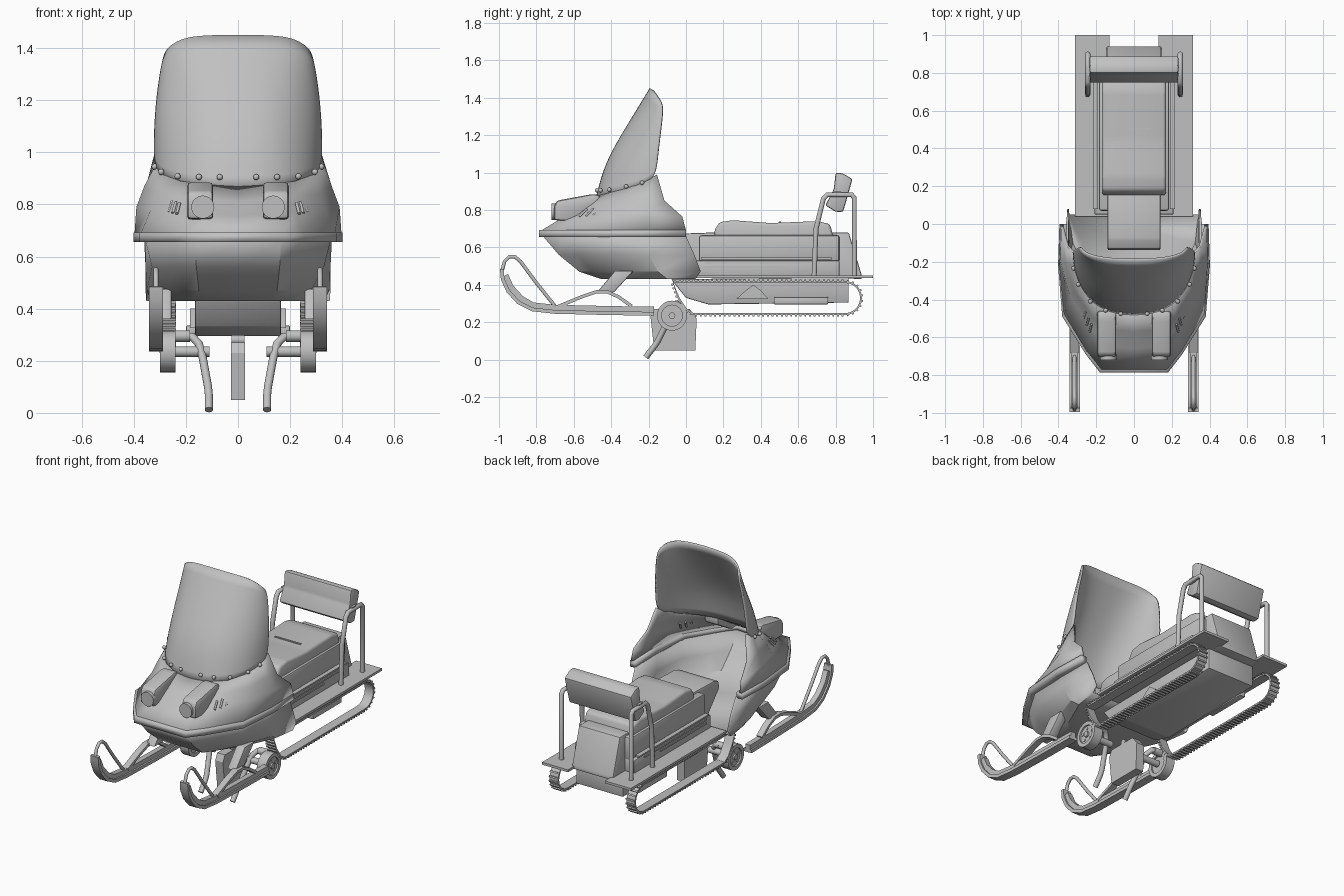
import bpy, bmesh, math
from mathutils import Vector, Matrix

if "Cube" in bpy.data.objects:
    bpy.data.objects.remove(bpy.data.objects["Cube"], do_unlink=True)

GREY = bpy.data.materials.new("plain_grey")
GREY.use_nodes = True
GREY.diffuse_color = (0.53, 0.53, 0.53, 1)
GREY.node_tree.nodes["Principled BSDF"].inputs["Base Color"].default_value = (0.53, 0.53, 0.53, 1)


def link(name, data):
    ob = bpy.data.objects.new(name, data)
    bpy.context.collection.objects.link(ob)
    data.materials.append(GREY)
    return ob


def finish(name, bm, angle=30, recalc=True):
    if recalc:
        bmesh.ops.recalc_face_normals(bm, faces=bm.faces)
    me = bpy.data.meshes.new(name)
    bm.to_mesh(me)
    bm.free()
    me.shade_smooth()
    me.set_sharp_from_angle(angle=math.radians(angle))
    return link(name, me)


def prism(name, yz, x0, x1, bevel=0.0, segments=2):
    """Side profile (y, z) extruded across x."""
    bm = bmesh.new()
    a = [bm.verts.new((x0, y, z)) for y, z in yz]
    b = [bm.verts.new((x1, y, z)) for y, z in yz]
    bm.faces.new(a)
    bm.faces.new(b[::-1])
    for i in range(len(yz)):
        j = (i + 1) % len(yz)
        bm.faces.new((a[i], b[i], b[j], a[j]))
    bmesh.ops.recalc_face_normals(bm, faces=bm.faces)
    if bevel:
        bmesh.ops.bevel(bm, geom=bm.edges[:], offset=bevel, segments=segments, affect='EDGES', profile=0.5)
    return finish(name, bm)


def box(name, x, y, z, bevel=0.0):
    return prism(name, [(y[0], z[0]), (y[1], z[0]), (y[1], z[1]), (y[0], z[1])], x[0], x[1], bevel)


def ribbon(name, path, x0, x1, thick, closed=False):
    """Flat strip of constant thickness following a side path."""
    n, outer, inner = len(path), [], []
    for i, p in enumerate(path):
        q = path[(i + 1) % n] if closed else path[min(i + 1, n - 1)]
        o = path[i - 1] if closed else path[max(i - 1, 0)]
        d = (Vector(q) - Vector(o)).normalized() * thick / 2
        outer.append((p[0] - d.y, p[1] + d.x))
        inner.append((p[0] + d.y, p[1] - d.x))
    bm = bmesh.new()
    rings = [[bm.verts.new((x, *p)) for x, p in ((x0, a), (x1, a), (x1, b), (x0, b))]
             for a, b in zip(outer, inner)]
    for i in range(n if closed else n - 1):
        r, s = rings[i], rings[(i + 1) % n]
        for k in range(4):
            bm.faces.new((r[k], r[(k + 1) % 4], s[(k + 1) % 4], s[k]))
    if not closed:
        bm.faces.new(rings[0])
        bm.faces.new(rings[-1][::-1])
    return finish(name, bm)


def tube(name, pts, r):
    cu = bpy.data.curves.new(name, 'CURVE')
    cu.dimensions, cu.bevel_depth, cu.bevel_resolution, cu.use_fill_caps = '3D', r, 3, True
    sp = cu.splines.new('POLY')
    sp.points.add(len(pts) - 1)
    for p, co in zip(sp.points, pts):
        p.co = (*co, 1)
    sp.use_smooth = True
    return link(name, cu)


def cylinder(name, centre, r, length, axis='X', n=24):
    bm = bmesh.new()
    rot = Matrix.Rotation(math.pi / 2, 4, 'Y' if axis == 'X' else 'X')
    bmesh.ops.create_cone(bm, cap_ends=True, segments=n, radius1=r, radius2=r, depth=length,
                          matrix=Matrix.Translation(centre) @ rot)
    return finish(name, bm)


def loft(name, rows, thick, subdiv=0, floor=False, angle=25):
    """Mirror half rows (centre to rear) into full rows, skin them, thicken."""
    bm = bmesh.new()
    grid = [[bm.verts.new(p) for p in [(-x, y, z) for x, y, z in row[:0:-1]] + list(row)] for row in rows]
    for a, b in zip(grid, grid[1:]):
        for i in range(len(a) - 1):
            bm.faces.new((a[i], a[i + 1], b[i + 1], b[i]))
    if floor:
        bm.faces.new(grid[0][::-1])
    ob = finish(name, bm, angle, recalc=False)
    if subdiv:
        m = ob.modifiers.new("smooth", 'SUBSURF')
        m.levels = m.render_levels = subdiv
    m = ob.modifiers.new("shell", 'SOLIDIFY')
    m.thickness, m.offset = thick, -1
    return ob


def level(z, pts):
    return [(x, y, z) for x, y in pts]


# Lower hull, belt band and upper cowl
loft("lower_hull", [
    level(.43, [(0, -.45), (.12, -.45), (.17, -.40), (.24, -.30), (.33, -.10), (.352, .05)]),
    level(.47, [(0, -.57), (.15, -.57), (.20, -.50), (.28, -.35), (.35, -.15), (.355, .078)]),
    level(.56, [(0, -.68), (.16, -.68), (.23, -.58), (.33, -.42), (.355, -.2), (.355, .045)]),
    level(.66, [(0, -.765), (.165, -.765), (.24, -.66), (.355, -.47), (.36, -.2), (.36, 0)])],
    .012, floor=True)
belt = [(0, -.787), (.18, -.787), (.255, -.69), (.38, -.49), (.402, -.22), (.395, 0)]
loft("belt_band", [level(.655, belt), level(.693, belt)], .04)
base = [(0, -.48, .87), (.11, -.475, .875), (.22, -.42, .89), (.29, -.32, .915), (.318, -.22, .95), (.322, -.155, .99)]
loft("upper_cowl", [
    level(.69, [(0, -.775), (.175, -.775), (.25, -.68), (.372, -.48), (.397, -.22), (.39, 0)]),
    [(0, -.66, .755), (.11, -.65, .765), (.22, -.56, .775), (.335, -.39, .78), (.39, -.2, .79), (.385, -.02, .765)],
    [(0, -.57, .81), (.11, -.56, .82), (.22, -.49, .83), (.315, -.36, .845), (.36, -.21, .87), (.358, -.115, .85)],
    base], .015)

# Windshield
loft("windshield", [
    [(x * 1.005, y - .005, z - .012) for x, y, z in base],
    [(0, -.44, 1.05), (.12, -.43, 1.05), (.22, -.37, 1.05), (.29, -.28, 1.06), (.318, -.2, 1.08), (.323, -.15, 1.1)],
    [(0, -.325, 1.24), (.11, -.32, 1.24), (.21, -.275, 1.24), (.275, -.21, 1.24), (.3, -.165, 1.25), (.31, -.133, 1.25)],
    [(0, -.195, 1.452), (.10, -.192, 1.45), (.19, -.182, 1.445), (.25, -.165, 1.42), (.28, -.142, 1.39), (.29, -.12, 1.36)]],
    .012, subdiv=2, angle=180)

# Seat body, cushion and rear box
box("seat_base", (-.21, .21), (.05, .82), (.44, .53), .008)
box("seat_body", (-.185, .185), (.07, .82), (.52, .665), .012)
prism("seat_tongue", [(-.14, .61), (-.13, .655), (-.08, .672), (.16, .68), (.16, .45), (0, .45)], -.14, .14, .008)
prism("seat_cushion", [(.165, .58), (.15, .69), (.18, .735), (.25, .745), (.45, .73), (.7, .74),
                       (.77, .725), (.79, .65), (.775, .57)], -.17, .17, .018, 3)
box("seat_seam", (-.09, .09), (.497, .507), (.72, .738))
prism("rear_box", [(.74, .44), (.74, .68), (.87, .68), (.94, .45), (.94, .43)], -.145, .145, .008)

# Underbody between the tracks
prism("underbody", [(-.08, .43), (0, .33), (.12, .295), (.87, .305), (.87, .44)], -.165, .165, .006)
prism("keel_plate", [(-.19, .23), (-.17, .05), (.05, .05), (.057, .22), (.02, .27), (-.17, .27)], -.027, .027)
cylinder("keel_bolt", (0, -.07, .28), .018, .05, 'X')

# Backrest
prism("backrest_pad", [(.80, 1.0), (.84, .995), (.89, .965), (.84, .79), (.80, .79), (.745, .825), (.79, .91)], -.235, .235, .01)

# Track loop path
loop = [(-.07, .415), (.3, .415), (.85, .415)]
loop += [(.85 + .086 * math.sin(a), .329 + .086 * math.cos(a)) for a in (math.pi * i / 10 for i in range(1, 10))]
loop += [(.85, .243), (.4, .243), (.04, .243), (0, .27), (-.04, .33)]


def cleats(name, x0, x1, step=.025):
    bm = bmesh.new()
    for p, q in zip(loop, loop[1:] + loop[:1]):
        p, q = Vector(p), Vector(q)
        d, n = (q - p).normalized(), max(1, round((q - p).length / step))
        for i in range(n):
            c = p.lerp(q, (i + .5) / n) + Vector((-d.y, d.x)) * .007
            m = (Matrix.Translation(((x0 + x1) / 2, c.x, c.y)) @ Matrix.Rotation(math.atan2(d.y, d.x), 4, 'X')
                 @ Matrix.Diagonal((abs(x1 - x0), .01, .012, 1)))
            bmesh.ops.create_cube(bm, size=1, matrix=m)
    return finish(name, bm)


for s, side in ((1, "left"), (-1, "right")):
    def N(part):
        return side + "_" + part

    def X(a, b):
        return (s * a, s * b)

    # Running board and trim strips
    box(N("running_board"), X(.13, .312), (.04, 1.0), (.435, .45))
    for k, (y0, y1, z) in enumerate(((.08, .78, .535), (.1, .72, .513), (.1, .56, .49))):
        box(N("trim_strip_%d" % k), X(.19, .217), (y0, y1), (z, z + .01))
    # Track, cleats and side hardware
    ribbon(N("track_belt"), loop, *X(.24, .30), .01, closed=True)
    cleats(N("track_cleats"), *X(.238, .302))
    box(N("side_panel"), X(.16, .2), (.47, .76), (.295, .335), .006)
    prism(N("side_gusset"), [(.27, .325), (.44, .325), (.40, .37), (.36, .4), (.32, .37)], *X(.16, .185))
    # Wheel with rim ring and spokes
    wc = (-.075, .235)
    ring = [(wc[0] + .068 * math.cos(a), wc[1] + .068 * math.sin(a)) for a in (math.tau * i / 28 for i in range(28))]
    ribbon(N("tyre"), ring, *X(.24, .30), .024, closed=True)
    cylinder(N("wheel_disc"), (s * .27, *wc), .058, .04)
    cylinder(N("wheel_hub"), (s * .275, *wc), .018, .05, n=12)
    for k in range(5):
        a = math.tau * k / 5 + .3
        cylinder(N("wheel_boss_%d" % k), (s * .288, wc[0] + .038 * math.cos(a), wc[1] + .038 * math.sin(a)), .009, .012, n=8)
    cylinder(N("wheel_axle"), (s * .175, *wc), .02, .13, n=16)
    cylinder(N("upper_axle"), (s * .215, -.05, .295), .022, .06, n=16)
    tube(N("drop_leg"), [(s * x, y, z) for x, y, z in ((.21, -.04, .295), (.175, -.05, .292), (.15, -.07, .265),
         (.135, -.095, .21), (.115, -.15, .1), (.112, -.17, .07), (.112, -.215, .012))], .016)
    # Ski with rail, tip loop and mounting
    ski = [(-.985, .485), (-.98, .43), (-.95, .365), (-.895, .305), (-.82, .268), (-.7, .255), (-.4, .248), (-.17, .245)]
    ribbon(N("ski"), ski, *X(.287, .342), .02)
    ribbon(N("ski_rail"), [(y + .012 * (y < -.85), z + .02) for y, z in ski[1:]], *X(.298, .332), .036)
    tube(N("ski_tip_loop"), [(s * .315, y, z) for y, z in ((-.985, .47), (-.97, .525), (-.945, .55), (-.915, .55),
         (-.885, .525), (-.8, .41), (-.7, .285))], .01)
    ribbon(N("ski_spring"), [(-.68, .285), (-.56, .335), (-.48, .362), (-.42, .362), (-.36, .335), (-.29, .285)], *X(.295, .335), .018)
    prism(N("ski_leg"), [(-.475, .36), (-.385, .36), (-.28, .475), (-.38, .475)], *X(.255, .315), .006)
    # Headlight pod and lens
    prism(N("headlight_pod"), [(-.705, .745), (-.705, .82), (-.69, .85), (-.5, .885), (-.46, .88), (-.46, .82), (-.6, .74)],
          *X(.095, .195), .014)
    cylinder(N("headlight_lens"), (s * .135, -.705, .79), .044, .03, 'Y')
    # Cowl vent slits along the shoulder
    for k in range(6):
        f = k / 5
        tube(N("vent_%d" % k), [(s * (.235 + .075 * f), -.57 + .18 * f, .765 + .01 * f),
                                (s * (.225 + .07 * f), -.53 + .17 * f, .805 + .015 * f)], .006)
    # Windshield rivets
    bm = bmesh.new()
    for x, y, z in ((.07, -.475, .905), (.15, -.457, .905), (.232, -.41, .908), (.295, -.32, .925), (.32, -.235, .945)):
        bmesh.ops.create_icosphere(bm, subdivisions=2, radius=.012, matrix=Matrix.Translation((s * x, y, z)))
    finish(N("windshield_rivets"), bm, 60)
    # Backrest rail and bracket
    tube(N("backrest_rail"), [(s * .245, y, z) for y, z in ((.685, .445), (.695, .7), (.735, .86), (.755, .882),
         (.885, .882), (.9, .865), (.9, .445))], .014)
    box(N("backrest_bracket"), X(.2, .25), (.79, .83), (.87, .9))
